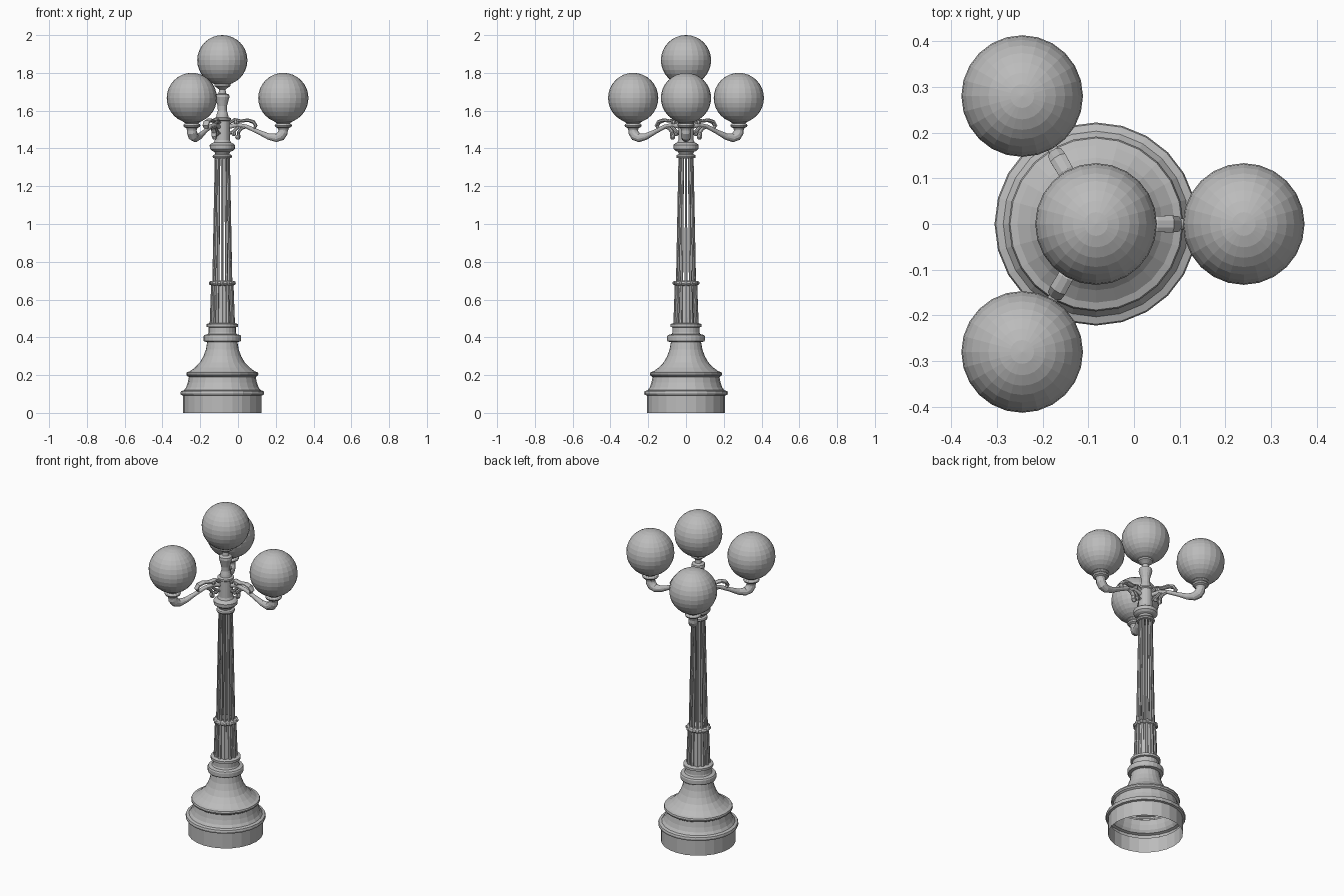
import bpy, bmesh, math
from mathutils import Matrix, Vector

cube = bpy.data.objects.get("Cube")
if cube:
    bpy.data.objects.remove(cube)

AXIS = Vector((-0.083, 0, 0))   # centre line of the post
ARM = 0.323                     # reach of each arm
GLOBE = 0.133
SIDES = 24
RIBS = 12

grey = bpy.data.materials.new("plain_grey")
grey.use_nodes = True
grey.diffuse_color = (0.5, 0.5, 0.5, 1)
grey.node_tree.nodes["Principled BSDF"].inputs["Base Color"].default_value = (0.5, 0.5, 0.5, 1)


def finish(name, bm, recalc=True):
    if recalc:
        bmesh.ops.recalc_face_normals(bm, faces=bm.faces)
    mesh = bpy.data.meshes.new(name)
    bm.to_mesh(mesh)
    bm.free()
    mesh.materials.append(grey)
    obj = bpy.data.objects.new(name, mesh)
    obj.location = AXIS
    bpy.context.collection.objects.link(obj)
    return obj


def bridge(bm, rings):
    for a, b in zip(rings, rings[1:]):
        for i in range(len(a)):
            j = (i + 1) % len(a)
            bm.faces.new((a[i], a[j], b[j], b[i]))


def lathe(bm, profile, centre=0.0, sides=SIDES, cap_bottom=False, cap_top=True):
    """Turn (radius, height) points round an upright line at x = centre."""
    rings = []
    for r, z in profile:
        rings.append([bm.verts.new((centre + r * math.cos(math.tau * i / sides),
                                    r * math.sin(math.tau * i / sides), z))
                      for i in range(sides)])
    bridge(bm, rings)
    if cap_bottom:
        bm.faces.new(rings[0][::-1])
    if cap_top:
        bm.faces.new(rings[-1])


def sweep(bm, path, sides=8):
    """Sweep an oval along (radius, height, half width, half thickness) points."""
    rings = []
    for i, (r, z, w, h) in enumerate(path):
        a, b = path[max(i - 1, 0)], path[min(i + 1, len(path) - 1)]
        t = Vector((b[0] - a[0], 0, b[1] - a[1])).normalized()
        n = Vector((-t.z, 0, t.x))
        ring = []
        for k in range(sides):
            ang = math.tau * (k + 0.5) / sides
            p = Vector((r, 0, z)) + n * (h * math.sin(ang)) + Vector((0, w * math.cos(ang), 0))
            ring.append(bm.verts.new(p))
        rings.append(ring)
    bridge(bm, rings)
    bm.faces.new(rings[0][::-1])
    bm.faces.new(rings[-1])


def ball(bm, pos, radius, u=SIDES, v=16):
    bmesh.ops.create_uvsphere(bm, u_segments=u, v_segments=v, radius=radius,
                              matrix=Matrix.Translation(pos))


def around(bm, count):
    """Repeat everything in bm evenly round the post."""
    source = bm.verts[:] + bm.edges[:] + bm.faces[:]
    for i in range(1, count):
        copy = bmesh.ops.duplicate(bm, geom=source)["geom"]
        bmesh.ops.rotate(bm, cent=(0, 0, 0), matrix=Matrix.Rotation(math.tau * i / count, 3, 'Z'),
                         verts=[g for g in copy if isinstance(g, bmesh.types.BMVert)])


# Hollow stepped base, open underneath
bm = bmesh.new()
lathe(bm, [(.207, 0), (.207, .092), (.219, .095), (.222, .105), (.219, .115), (.203, .12),
           (.192, .135), (.183, .16), (.177, .19), (.188, .197), (.191, .206), (.188, .215),
           (.172, .22), (.145, .24), (.118, .268), (.1, .3), (.087, .335), (.08, .375),
           (.097, .378), (.1, .385), (.1, .405), (.096, .412), (.076, .417), (.072, .425),
           (.072, .453), (.083, .456), (.083, .47), (.068, .475)])
finish("base", bm)

# Lower shaft: core with ribs
bm = bmesh.new()
lathe(bm, [(.057, .47), (.05, .69)])
finish("lower_shaft_core", bm)
bm = bmesh.new()
sweep(bm, [(.059, .472, .011, .008), (.052, .69, .009, .007)], 6)
around(bm, RIBS)
finish("lower_shaft_ribs", bm)

# Beaded collar between the shafts
bm = bmesh.new()
lathe(bm, [(.05, .672), (.062, .677), (.067, .686), (.062, .695), (.048, .7)])
finish("shaft_collar", bm)
bm = bmesh.new()
ball(bm, (.06, 0, .687), .0115, 8, 6)
around(bm, RIBS)
finish("collar_beads", bm)

# Upper shaft: open ring of slender ribs
bm = bmesh.new()
sweep(bm, [(.046, .695, .0085, .007), (.034, 1.36, .0065, .006)], 6)
around(bm, RIBS)
finish("upper_shaft_ribs", bm)

# Capital and hub that carries the arms
bm = bmesh.new()
lathe(bm, [(.038, 1.348), (.049, 1.35), (.052, 1.357), (.049, 1.365), (.037, 1.37),
           (.042, 1.382), (.056, 1.388), (.066, 1.398), (.067, 1.418), (.058, 1.426),
           (.045, 1.432), (.04, 1.445), (.04, 1.545), (.046, 1.55), (.046, 1.56),
           (.03, 1.566)], cap_bottom=True)
finish("hub", bm)

# Vase and cup under the top globe
bm = bmesh.new()
lathe(bm, [(.034, 1.56), (.03, 1.58), (.024, 1.6), (.025, 1.625), (.033, 1.655),
           (.038, 1.672), (.036, 1.685), (.02, 1.692), (.017, 1.712), (.03, 1.722),
           (.042, 1.73), (.042, 1.74), (.03, 1.748)], sides=16)
finish("top_stem", bm)

# Curved arms
bm = bmesh.new()
sweep(bm, [(.035, 1.515, .012, .012), (.08, 1.525, .011, .011), (.13, 1.515, .011, .011),
           (.19, 1.488, .012, .012), (.245, 1.463, .017, .017), (.285, 1.456, .023, .023),
           (.309, 1.466, .027, .027), (.321, 1.484, .027, .027), (ARM, 1.505, .025, .025)], 12)
around(bm, 3)
finish("arms", bm)

# Scrolled leaves above and below each arm
bm = bmesh.new()
sweep(bm, [(.038, 1.535, .014, .008), (.065, 1.553, .017, .009), (.1, 1.545, .018, .009),
           (.135, 1.55, .019, .01), (.165, 1.54, .02, .011), (.178, 1.52, .018, .01),
           (.168, 1.505, .012, .007)])
sweep(bm, [(.125, 1.515, .012, .008), (.1, 1.505, .014, .009), (.085, 1.485, .015, .009),
           (.088, 1.465, .014, .009), (.078, 1.452, .012, .008)])
sweep(bm, [(.038, 1.48, .011, .008), (.06, 1.49, .012, .009), (.085, 1.515, .012, .009)])
for r, z, size in ((.082, 1.46, .014), (.06, 1.478, .013), (.075, 1.54, .016)):
    ball(bm, (r, 0, z), size, 8, 6)
around(bm, 3)
finish("arm_scrolls", bm)

# Cups under the arm globes
bm = bmesh.new()
lathe(bm, [(.025, 1.495), (.03, 1.508), (.042, 1.514), (.046, 1.522), (.042, 1.529),
           (.034, 1.533), (.046, 1.541), (.046, 1.548), (.03, 1.552)], ARM, 16)
around(bm, 3)
finish("globe_cups", bm)

# Globes
bm = bmesh.new()
ball(bm, (ARM, 0, 1.667), GLOBE)
around(bm, 3)
finish("arm_globes", bm)
bm = bmesh.new()
ball(bm, (0, 0, 2 - GLOBE), GLOBE)
finish("top_globe", bm)
